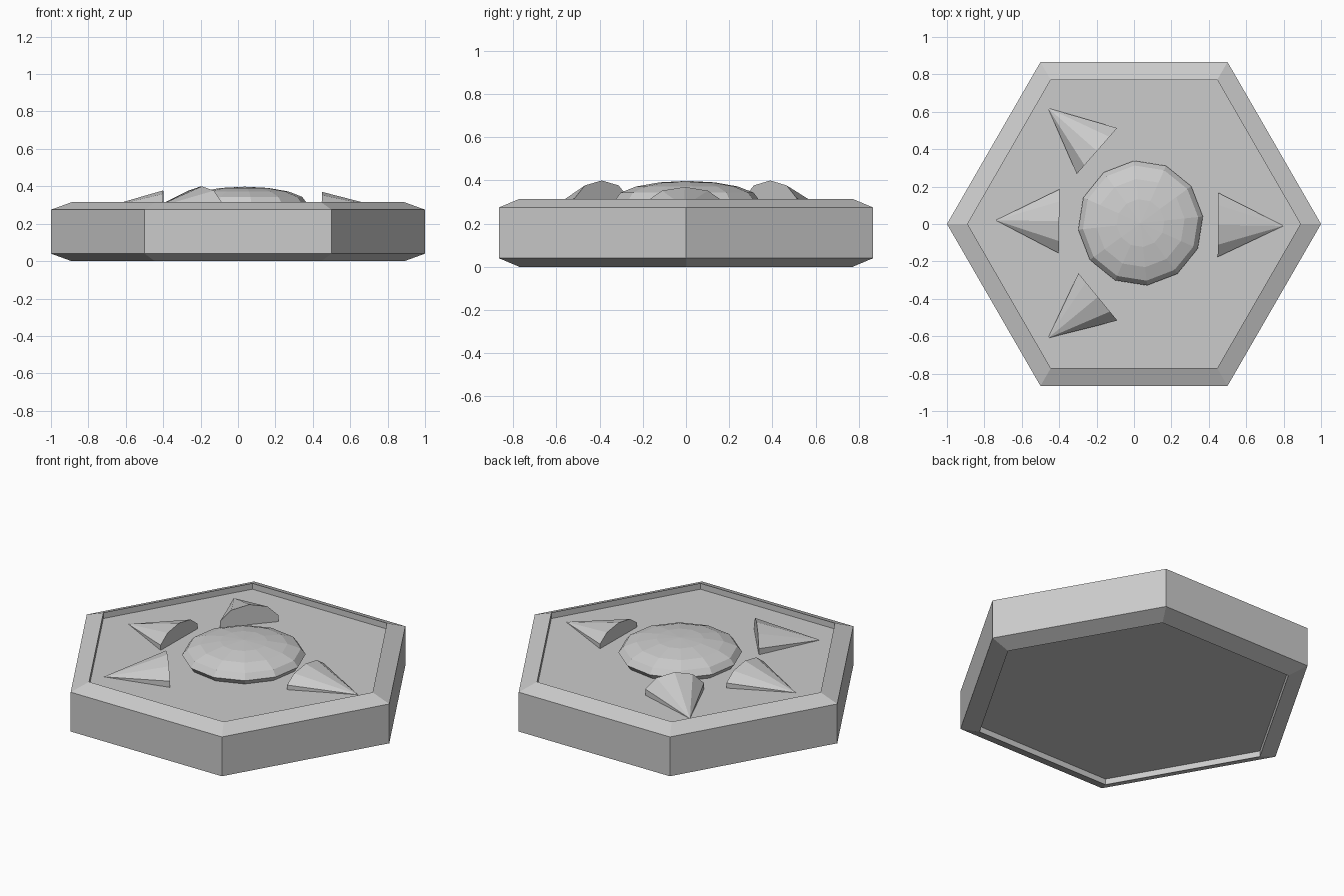
import bpy, bmesh, math
from mathutils import Matrix, Vector

if "Cube" in bpy.data.objects:
    bpy.data.objects.remove(bpy.data.objects["Cube"])


def add_object(name, bm):
    bmesh.ops.recalc_face_normals(bm, faces=bm.faces)
    me = bpy.data.meshes.new(name)
    bm.to_mesh(me)
    bm.free()
    ob = bpy.data.objects.new(name, me)
    bpy.context.collection.objects.link(ob)
    return ob


FLOOR = 0.28

# Hexagonal tile: sloped rims around recessed top and bottom panels
profile = [(0.89, 0.035), (0.89, 0.0), (1.0, 0.04),
           (1.0, 0.275), (0.89, 0.315), (0.89, FLOOR)]
bm = bmesh.new()
rings = [[bm.verts.new((r * math.cos(k * math.pi / 3), r * math.sin(k * math.pi / 3), z))
          for k in range(6)] for r, z in profile]
for a, b in zip(rings, rings[1:]):
    for k in range(6):
        n = (k + 1) % 6
        bm.faces.new((a[k], a[n], b[n], b[k]))
bm.faces.new(rings[0][::-1])
bm.faces.new(rings[-1])
add_object("hex_tile", bm)

# Flattened low-poly dome in the middle
bm = bmesh.new()
bmesh.ops.create_uvsphere(bm, u_segments=12, v_segments=8, radius=1)
dome = add_object("centre_dome", bm)
dome.scale = (0.335, 0.335, 0.088)
dome.rotation_euler.z = math.radians(6)
dome.location = (0.035, 0.005, 0.31)


# Flattened cones lying half sunk in the panel, points facing outwards
def spike(name, base, tip, height, width=0.18):
    base, tip = Vector(base), Vector(tip)
    d = tip - base
    bm = bmesh.new()
    bmesh.ops.create_cone(bm, cap_ends=True, segments=10, radius1=1, radius2=0, depth=1)
    # base at the origin, axis along +x, a flat facet on top
    m = (Matrix.Rotation(math.pi / 2, 4, 'Y') @ Matrix.Rotation(math.pi / 2, 4, 'Z')
         @ Matrix.Translation((0, 0, 0.5)))
    bmesh.ops.transform(bm, matrix=m, verts=bm.verts)
    bmesh.ops.scale(bm, vec=(d.length, width, height), verts=bm.verts)
    ob = add_object(name, bm)
    ob.rotation_euler.z = math.atan2(d.y, d.x)
    ob.location = (base.x, base.y, FLOOR)


spike("spike_right", (0.45, -0.005), (0.80, -0.01), 0.09)
spike("spike_left", (-0.40, 0.015), (-0.74, 0.02), 0.098)
spike("spike_back", (-0.198, 0.39), (-0.46, 0.62), 0.12, 0.172)
spike("spike_front", (-0.193, -0.39), (-0.46, -0.61), 0.12, 0.172)
